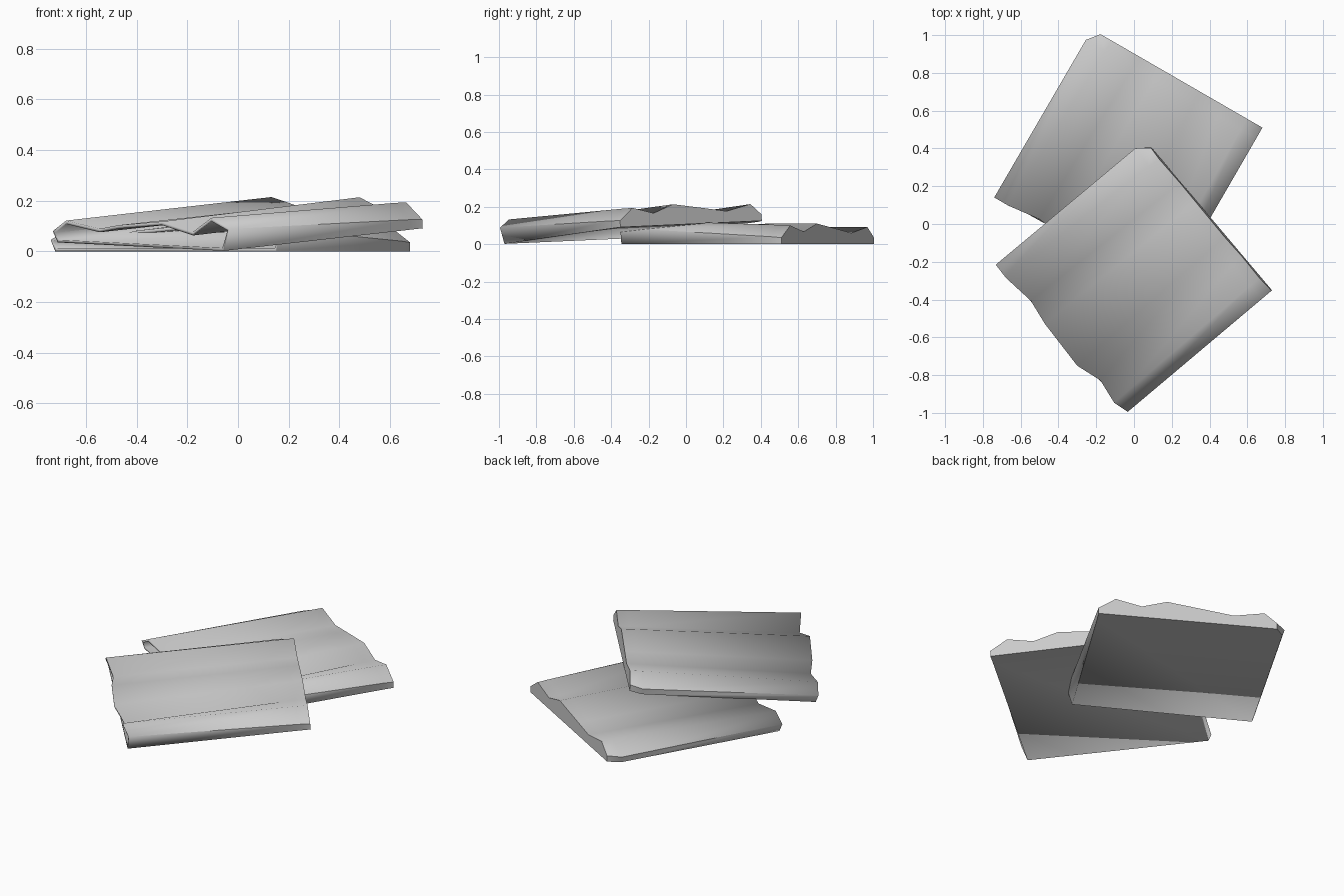
import bpy
from mathutils import Matrix, Vector

if "Cube" in bpy.data.objects:
    bpy.data.objects.remove(bpy.data.objects["Cube"])

# Cross-section across the width: (width, height, length position) at the open mouth
MOUTH = [(0.03, 0.0, -1.005), (0.0, 0.087, -0.995), (0.085, 0.13, -1.015), (0.22, 0.068, -1.0),
         (0.36, 0.108, -1.04), (0.64, 0.083, -1.03), (0.78, 0.062, -1.01),
         (0.96, 0.09, -1.03), (1.045, 0.045, -1.03), (1.03, 0.0, -1.02)]
# Cross-section (width, height) at the closed end
END = [(0.0, 0.0), (0.0, 0.035), (0.095, 0.10), (0.24, 0.067), (0.38, 0.11),
       (0.62, 0.078), (0.75, 0.06), (0.92, 0.092), (0.99, 0.035), (0.99, 0.0)]


def make_pouch(name, corner, along, across):
    u = Vector(along).normalized()
    n = u.cross(Vector(across)).normalized()
    v = n.cross(u)
    # lofted sections: mouth, just before the end, closed end
    near = [(m[0] * 0.1 + e[0] * 0.9, m[1] * 0.1 + e[1] * 0.9, -0.065) for m, e in zip(MOUTH, END)]
    near[8] = (1.042, near[8][1], -0.065)
    near[9] = (1.03, 0.0, -0.065)
    end = [(e[0], e[1], 0.0) for e in END]
    verts = [(p[2], p[0], p[1]) for s in (MOUTH, near, end) for p in s]
    k = len(END)
    faces = [(r * k + i, r * k + (i + 1) % k, (r + 1) * k + (i + 1) % k, (r + 1) * k + i)
             for r in range(2) for i in range(k)]
    faces.append(tuple(range(2 * k, 3 * k)))
    mesh = bpy.data.meshes.new(name)
    mesh.from_pydata(verts, [], faces)
    ob = bpy.data.objects.new(name, mesh)
    bpy.context.collection.objects.link(ob)
    rot = Matrix((u, v, n)).transposed().to_4x4()
    ob.matrix_world = Matrix.Translation(corner) @ rot
    bpy.ops.object.select_all(action='DESELECT')
    ob.select_set(True)
    bpy.context.view_layer.objects.active = ob
    # consistent outward normals, then smooth folds
    bpy.ops.object.mode_set(mode='EDIT')
    bpy.ops.mesh.select_all(action='SELECT')
    bpy.ops.mesh.normals_make_consistent(inside=False)
    bpy.ops.object.mode_set(mode='OBJECT')
    # thin hollow wall
    wall = ob.modifiers.new("wall", 'SOLIDIFY')
    wall.thickness = 0.014
    wall.offset = -1
    bpy.ops.object.shade_smooth_by_angle(angle=0.85)
    return ob


# Lower pouch lies flat; upper pouch leans on it
make_pouch("lower_pouch", (0.68, 0.51, 0.0), (0.5, 0.866, 0.0), (-0.866, 0.5, 0.0))
make_pouch("upper_pouch", (0.73, -0.35, 0.091), (0.766, 0.643, 0.09), (-0.643, 0.766, 0.035))
